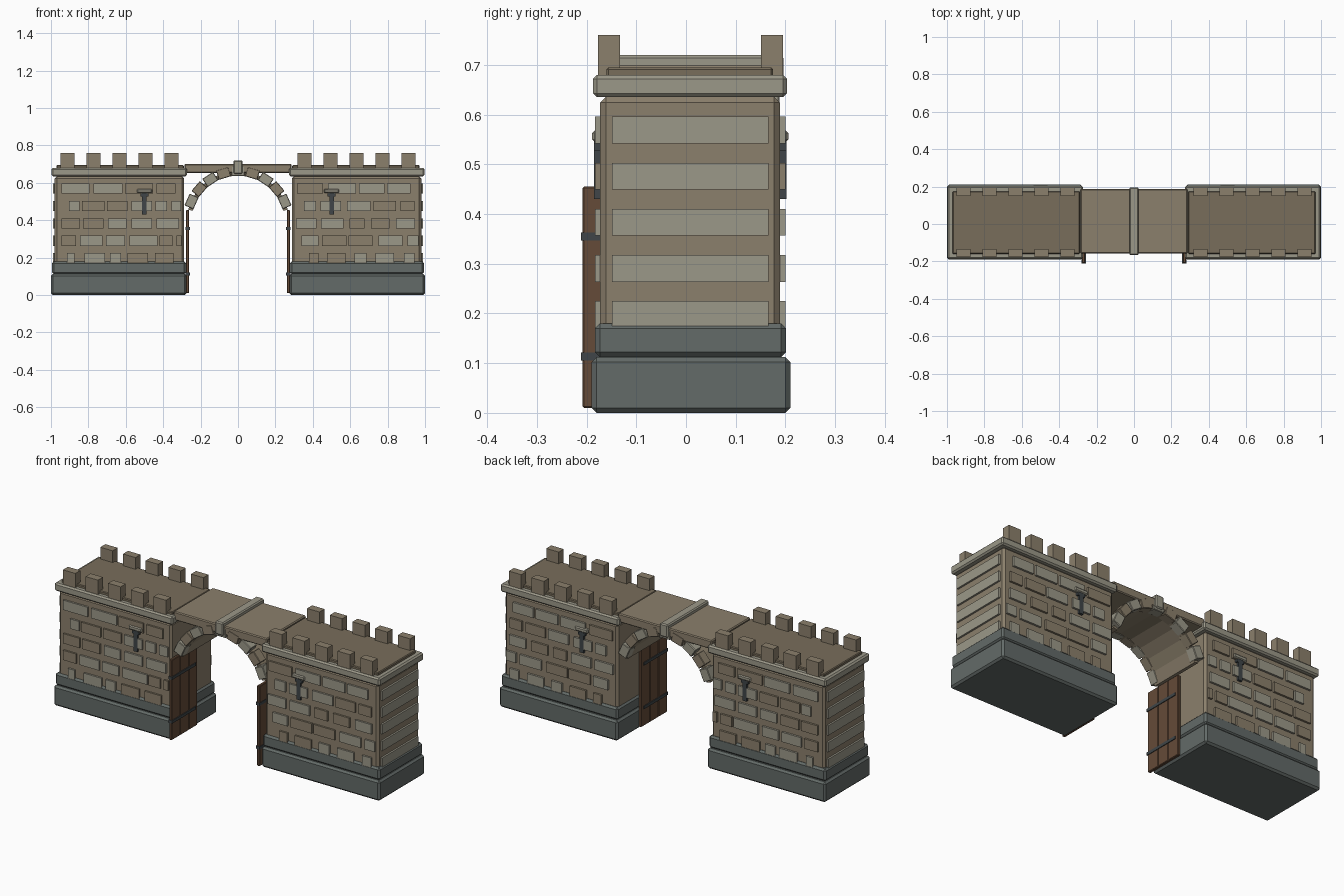
import bpy, bmesh, math
from mathutils import Matrix, Vector

if "Cube" in bpy.data.objects:
    bpy.data.objects.remove(bpy.data.objects["Cube"])

def mat(name, c):
    m = bpy.data.materials.new(name)
    m.diffuse_color = (*c, 1)
    m.use_nodes = True
    m.node_tree.nodes["Principled BSDF"].inputs["Base Color"].default_value = m.diffuse_color
    return m

BASE = mat("dark_stone", (0.125, 0.145, 0.138))
TAN = mat("tan_stone", (0.26, 0.215, 0.15))
GREY = mat("pale_stone", (0.33, 0.315, 0.25))
ROOF = mat("roof_stone", (0.19, 0.155, 0.105))
WOOD = mat("wood", (0.13, 0.07, 0.04))
IRON = mat("iron", (0.05, 0.06, 0.065))

def make(name, bm, m):
    bmesh.ops.recalc_face_normals(bm, faces=bm.faces)
    me = bpy.data.meshes.new(name)
    bm.to_mesh(me)
    bm.free()
    me.materials.append(m)
    ob = bpy.data.objects.new(name, me)
    bpy.context.collection.objects.link(ob)
    return ob

def box(name, x, y, z, m, bevel=0, rot=0):
    """Box from (min, max) ranges; rot turns it about its own y axis."""
    size = Vector((x[1] - x[0], y[1] - y[0], z[1] - z[0]))
    mid = Vector((sum(x), sum(y), sum(z))) / 2
    bm = bmesh.new()
    bmesh.ops.create_cube(bm, size=1)
    bmesh.ops.scale(bm, vec=size, verts=bm.verts)
    if bevel:
        bmesh.ops.bevel(bm, geom=bm.edges[:], offset=bevel, segments=1, affect='EDGES')
    bmesh.ops.transform(bm, matrix=Matrix.Rotation(rot, 4, 'Y'), verts=bm.verts)
    ob = make(name, bm, m)
    ob.location = mid
    return ob

def sx(s, a, b):
    return tuple(sorted((s * a, s * b)))

# brick layout per row, bottom to top: (centre x, width) relative to the tower middle
ROWS = {
    -1: [[(-.26, .04), (-.13, .11), (-.02, .06), (.10, .11), (.24, .10)],
         [(-.27, .08), (-.15, .12), (-.02, .10), (.13, .15), (.25, .07), (.32, .025)],
         [(-.26, .10), (-.14, .11), (-.01, .10), (.12, .11), (.26, .12)],
         [(-.24, .055), (-.14, .12), (-.01, .11), (.12, .11), (.225, .06), (.305, .05)],
         [(-.235, .15), (-.06, .155), (.105, .15), (.25, .10)]],
    1: [[(-.23, .05), (-.11, .10), (.02, .065), (.15, .10), (.28, .055)],
        [(-.25, .09), (-.12, .13), (.02, .13), (.18, .13), (.30, .06)],
        [(-.27, .11), (-.13, .12), (.00, .08), (.125, .10), (.26, .10)],
        [(-.25, .065), (-.14, .11), (.01, .125), (.15, .12), (.27, .075)],
        [(-.25, .14), (-.08, .15), (.08, .135), (.225, .125)]],
}
Y0 = 0.009  # depth centre of the masonry

for s, side in ((-1, "left"), (1, "right")):
    n = lambda part: side + "_" + part
    # stepped plinth, wall, cornice and roof
    box(n("plinth"), sx(s, .275, 1), (-.19, .21), (0, .112), BASE, .01)
    box(n("plinth_step"), sx(s, .279, .995), (-.183, .201), (.112, .18), BASE, .01)
    box(n("wall"), sx(s, .288, .98), (-.173, .189), (.165, .636), TAN, .012)
    box(n("cornice"), sx(s, .272, .998), (-.187, .203), (.635, .68), GREY, .008)
    box(n("roof_slab"), sx(s, .29, .97), (-.16, .175), (.675, .695), ROOF, .004)
    # battlements
    for i in range(5):
        x = s * (.356 + .139 * i)
        for y in ((-.177, -.133), (.151, .195)):
            box(n("merlon"), (x - .038, x + .038), y, (.675, .76), TAN)
    # raised bricks on front and back, long courses on the outer end
    for r, row in enumerate(ROWS[s]):
        z = .198 + .0927 * r
        zr = (z - .027, z + .027)
        for k, (cx, w) in enumerate(row):
            x = s * .635 + cx
            m = TAN if (k * 2 + r * 3 + (s > 0)) % 5 in (1, 3) else GREY
            for y in ((-.183, -.165), (.181, .2)):
                box(n("brick"), (x - w / 2, x + w / 2), y, zr, m)
        box(n("end_course"), sx(s, .97, .99), (-.149, .166), zr, GREY)
    # arrow slits with lintels
    for y, yl in (((-.185, -.165), (-.189, -.165)), ((.181, .202), (.181, .206))):
        x = s * .5
        box(n("arrow_slit"), (x - .012, x + .012), y, (.43, .548), IRON)
        box(n("arrow_slit_cross"), (x - .022, x + .022), y, (.527, .542), IRON)
        box(n("slit_lintel"), (x - .04, x + .04), yl, (.545, .568), GREY, .005)
    # open door leaf: three planks with iron straps
    for i in range(3):
        y = -.208 + .076 * i
        box(n("door_plank"), sx(s, .261, .278), (y, y + .0745), (.01, .455), WOOD, .003)
    for z in (.113, .355):
        box(n("door_strap"), sx(s, .257, .28), (-.211, .0), (z - .008, z + .008), IRON)

# bridge deck in two halves with a raised central band
for s in (-1, 1):
    box("bridge_deck", sx(s, .0, .287), (-.157, .187), (.652, .70), TAN, .005)
box("keystone_band", (-.025, .025), (-.167, .196), (.648, .72), GREY, .006)

# vault: faceted barrel ring under the deck
CZ, RI, RO, SEG = .39, .25, .285, 10
bm = bmesh.new()
rings = []
for i in range(SEG + 1):
    a = math.radians(14 + 152 * i / SEG)
    rings.append([bm.verts.new((r * math.cos(a), y, CZ + r * math.sin(a)))
                  for r, y in ((RI, -.135), (RI, .165), (RO - .01, .165), (RO - .01, -.135))])
for a, b in zip(rings, rings[1:]):
    for j in range(4):
        bm.faces.new((a[j], a[(j + 1) % 4], b[(j + 1) % 4], b[j]))
bm.faces.new(rings[0])
bm.faces.new(rings[-1])
make("vault", bm, TAN)

# voussoirs: separate wedge blocks around both arch faces
for i in range(9):
    a = math.radians(24 + 16.5 * i)
    r = .272
    x, z = r * math.cos(a), CZ + r * math.sin(a)
    for y in ((-.158, -.105), (.135, .188)):
        box("voussoir", (x - .034, x + .034), y, (z - .026, z + .026),
            GREY if i % 2 == 0 else TAN, .003, math.pi / 2 - a)
